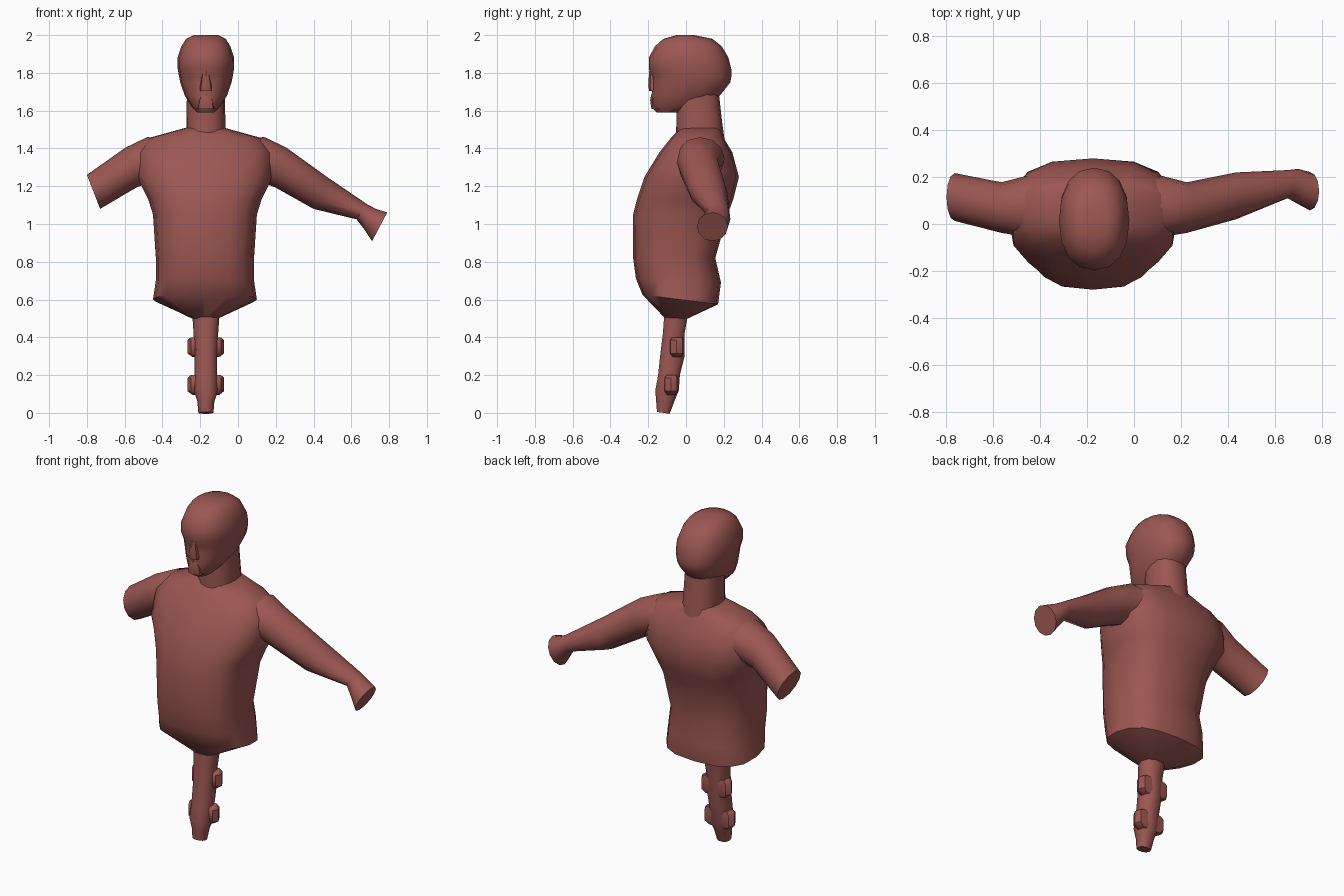
import bpy, bmesh, math
from mathutils import Vector

red = bpy.data.materials.new("dull red")
red.diffuse_color = (0.33, 0.095, 0.085, 1)


def finish(name, rings, angle=45):
    """Skin a list of vertex rings into one capped, smooth-shaded object."""
    bm = bmesh.new()
    loops = [[bm.verts.new(p) for p in ring] for ring in rings]
    n = len(loops[0])
    for a, b in zip(loops, loops[1:]):
        for i in range(n):
            j = (i + 1) % n
            bm.faces.new((a[i], a[j], b[j], b[i]))
    bm.faces.new(loops[0][::-1])
    bm.faces.new(loops[-1])
    bmesh.ops.recalc_face_normals(bm, faces=bm.faces)
    me = bpy.data.meshes.new(name)
    bm.to_mesh(me)
    bm.free()
    me.materials.append(red)
    ob = bpy.data.objects.new(name, me)
    bpy.context.collection.objects.link(ob)
    bpy.ops.object.select_all(action='DESELECT')
    ob.select_set(True)
    bpy.context.view_layer.objects.active = ob
    bpy.ops.object.shade_smooth_by_angle(angle=math.radians(angle))
    return ob


def spow(v, e):
    return math.copysign(abs(v) ** e, v)


def stack(name, sections, n=16, cx=-0.17, power=0.85, angle=45):
    """Horizontal sections: (z, half width, front y, back y, tilt)."""
    rings = []
    for z, hx, yf, yb, *tilt in sections:
        t = tilt[0] if tilt else 0
        cy, hy = (yf + yb) / 2, (yb - yf) / 2
        ring = []
        for i in range(n):
            a = 2 * math.pi * i / n
            s = spow(math.sin(a), power)
            ring.append((cx + hx * spow(math.cos(a), power), cy + hy * s, z + t * s))
        rings.append(ring)
    return finish(name, rings, angle)


def limb(name, sections, n=12):
    """Limb sections: (centre, (x, z) vector to the top edge, half depth in y)."""
    rings = []
    for c, (ux, uz), ry in sections:
        rings.append([Vector(c) + Vector((ux, 0, uz)) * math.cos(a) + Vector((0, ry, 0)) * math.sin(a)
                      for a in (2 * math.pi * i / n for i in range(n))])
    return finish(name, rings)


# torso, with flared hem, closing underneath on the spine
stack("torso", [
    (0.50, 0.07, -0.11, 0.01),
    (0.60, 0.275, -0.23, 0.17, -0.025),
    (0.70, 0.26, -0.265, 0.185, -0.01),
    (0.82, 0.26, -0.28, 0.155),
    (1.05, 0.275, -0.28, 0.22),
    (1.13, 0.30, -0.26, 0.25),
    (1.25, 0.36, -0.22, 0.28),
    (1.38, 0.36, -0.14, 0.245),
    (1.455, 0.30, -0.08, 0.20),
    (1.51, 0.10, -0.03, 0.18)], cx=-0.175, power=0.75)

# neck and head
stack("neck", [(1.44, 0.105, -0.055, 0.205), (1.55, 0.103, -0.05, 0.19),
               (1.73, 0.10, -0.05, 0.17)])
stack("head", [
    (1.59, 0.045, -0.155, -0.01),
    (1.62, 0.075, -0.182, 0.08),
    (1.68, 0.112, -0.180, 0.18),
    (1.75, 0.136, -0.178, 0.235),
    (1.78, 0.142, -0.180, 0.24),
    (1.82, 0.149, -0.197, 0.24),
    (1.88, 0.150, -0.197, 0.225),
    (1.94, 0.130, -0.165, 0.19),
    (1.98, 0.105, -0.12, 0.14),
    (2.00, 0.065, -0.05, 0.04)], power=0.88)
stack("nose", [(1.705, 0.035, -0.195, -0.12), (1.73, 0.034, -0.20, -0.12),
               (1.81, 0.018, -0.195, -0.12)], n=8)
stack("lips", [(1.61, 0.05, -0.183, -0.10), (1.655, 0.045, -0.19, -0.10),
               (1.69, 0.02, -0.183, -0.10)], n=8)

# one arm reaching down to a flared wrist, one arm cut at the upper arm
limb("long_arm", [
    ((-0.02, 0.08, 1.35), (0.0, 0.10), 0.13),
    ((0.12, 0.075, 1.345), (0.02, 0.115), 0.13),
    ((0.225, 0.07, 1.30), (0.03, 0.105), 0.108),
    ((0.435, 0.12, 1.165), (0.035, 0.085), 0.10),
    ((0.655, 0.17, 1.065), (0.028, 0.04), 0.06),
    ((0.70, 0.16, 1.025), (0.03, 0.055), 0.075),
    ((0.75, 0.14, 0.985), (0.04, 0.076), 0.082)])
limb("cut_arm", [
    ((-0.32, 0.08, 1.35), (0.0, 0.10), 0.13),
    ((-0.46, 0.075, 1.345), (-0.02, 0.115), 0.13),
    ((-0.565, 0.07, 1.30), (-0.03, 0.105), 0.108),
    ((-0.765, 0.115, 1.17), (-0.035, 0.09), 0.102)])

# spine column with two pairs of side knobs
stack("spine", [
    (0.0, 0.04, -0.155, -0.085, -0.005), (0.06, 0.045, -0.16, -0.06),
    (0.12, 0.065, -0.165, -0.035), (0.20, 0.06, -0.15, -0.03),
    (0.30, 0.06, -0.14, -0.005), (0.42, 0.065, -0.125, -0.005),
    (0.56, 0.075, -0.115, 0.02)], n=10)
for z, y in ((0.15, -0.085), (0.35, -0.055)):
    stack("spine_knobs", [
        (z - 0.055, 0.07, y - 0.02, y + 0.035), (z - 0.035, 0.097, y - 0.035, y + 0.045),
        (z + 0.035, 0.097, y - 0.035, y + 0.045), (z + 0.05, 0.08, y - 0.025, y + 0.04)],
        n=8, power=0.6)
